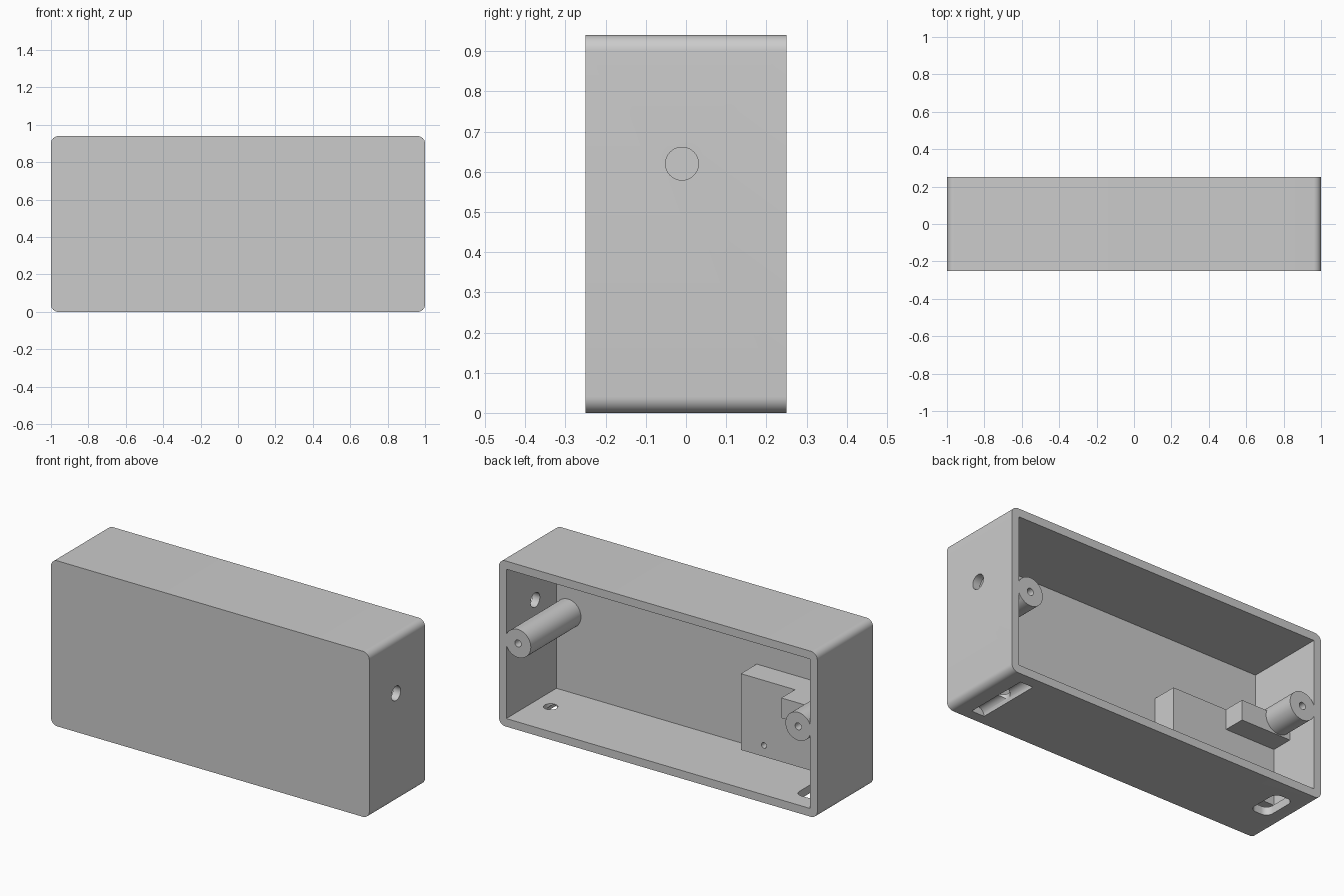
import bpy
import bmesh
from math import pi, radians
from mathutils import Matrix, Vector

cube = bpy.data.objects.get("Cube")
if cube:
    bpy.data.objects.remove(cube, do_unlink=True)

grey = bpy.data.materials.new("matte grey")
grey.use_nodes = True
GREY = (0.6, 0.6, 0.6, 1)
grey.diffuse_color = GREY
grey.node_tree.nodes["Principled BSDF"].inputs["Base Color"].default_value = GREY

W, D, H = 1.0, 0.25, 0.94      # half width, half depth, height
WALL = 0.046
FLOOR_Y = -0.2                 # inner face of the front panel


def finish(name, bm):
    bmesh.ops.recalc_face_normals(bm, faces=bm.faces)
    mesh = bpy.data.meshes.new(name)
    bm.to_mesh(mesh)
    bm.free()
    mesh.materials.append(grey)
    obj = bpy.data.objects.new(name, mesh)
    bpy.context.collection.objects.link(obj)
    return obj


def box(name, low, high, round_axis=None, radius=0.0):
    """Box between two corners, optionally rounding the edges along one axis."""
    low, high = Vector(low), Vector(high)
    bm = bmesh.new()
    bmesh.ops.create_cube(bm, size=1)
    bmesh.ops.scale(bm, vec=high - low, verts=bm.verts)
    bmesh.ops.translate(bm, vec=(low + high) / 2, verts=bm.verts)
    if round_axis is not None:
        edges = [e for e in bm.edges
                 if abs((e.verts[0].co - e.verts[1].co)[round_axis]) > 1e-4]
        bmesh.ops.bevel(bm, geom=edges, offset=radius, segments=10,
                        profile=0.5, affect='EDGES')
    return finish(name, bm)


def rod(name, start, end, radius, sides=48):
    """Cylinder between two points."""
    start, end = Vector(start), Vector(end)
    axis = end - start
    bm = bmesh.new()
    turn = axis.to_track_quat('Z', 'Y').to_matrix().to_4x4()
    bmesh.ops.create_cone(bm, cap_ends=True, segments=sides, radius1=radius,
                          radius2=radius, depth=axis.length,
                          matrix=Matrix.Translation((start + end) / 2) @ turn)
    return finish(name, bm)


def combine(target, tool, operation):
    """Apply a boolean and remove the tool object."""
    tool.hide_render = True
    mod = target.modifiers.new("boolean", 'BOOLEAN')
    mod.operation = operation
    mod.solver = 'EXACT'
    mod.object = tool
    with bpy.context.temp_override(object=target, active_object=target,
                                   selected_objects=[target]):
        bpy.ops.object.modifier_apply(modifier=mod.name)
    bpy.data.objects.remove(tool, do_unlink=True)


def smooth(obj):
    bpy.ops.object.select_all(action='DESELECT')
    obj.select_set(True)
    bpy.context.view_layer.objects.active = obj
    bpy.ops.object.shade_smooth_by_angle(angle=radians(30))


# Case shell, open at the back
case = box("case", (-W, -D, 0), (W, D, H), round_axis=1, radius=0.04)
combine(case, box("cavity", (-W + WALL, FLOOR_Y, WALL),
                  (W - WALL, D + 0.1, H - WALL)), 'DIFFERENCE')

# Screw posts, flush with the rim and merged into the end walls
POST_X, POST_Z = 0.88, 0.492
for side in (-1, 1):
    x = side * POST_X
    combine(case, rod("post", (x, FLOOR_Y - 0.02, POST_Z), (x, D, POST_Z), 0.08), 'UNION')
    combine(case, rod("bore", (x, D - 0.3, POST_Z), (x, D + 0.1, POST_Z), 0.02, 24),
            'DIFFERENCE')

# Round hole through the end wall
combine(case, rod("end_hole", (W - 0.08, -0.01, 0.62), (W + 0.1, -0.01, 0.62), 0.041),
        'DIFFERENCE')

# Half-round groove under the case with a round hole through its middle
GROOVE_X = 0.85
combine(case, rod("groove", (GROOVE_X, -0.19, 0), (GROOVE_X, 0.185, 0), 0.04), 'DIFFERENCE')
combine(case, rod("groove_hole", (GROOVE_X, 0, -0.1), (GROOVE_X, 0, 0.1), 0.037), 'DIFFERENCE')

# Rounded opening through the bottom at the other end
combine(case, box("opening", (-0.905, -0.05, -0.1), (-0.79, 0.15, 0.08),
                  round_axis=2, radius=0.04), 'DIFFERENCE')
smooth(case)

# Mounting block with a raised ledge and a small pilot hole
BLOCK_Y, BLOCK_TOP = -0.058, 0.52
END = -W + WALL - 0.01
block = box("mounting_block", (END, FLOOR_Y - 0.01, 0.087), (-0.304, BLOCK_Y, BLOCK_TOP))
combine(block, box("ledge", (END, BLOCK_Y - 0.05, 0.406), (-0.644, 0.065, BLOCK_TOP)), 'UNION')
combine(block, rod("pilot_hole", (-0.449, BLOCK_Y - 0.1, 0.151),
                   (-0.449, BLOCK_Y + 0.1, 0.151), 0.016, 24), 'DIFFERENCE')
# Clear the post's bore where it passes the ledge
combine(block, rod("post_clearance", (-POST_X, FLOOR_Y + 0.02, POST_Z),
                   (-POST_X, D, POST_Z), 0.078), 'DIFFERENCE')
smooth(block)
